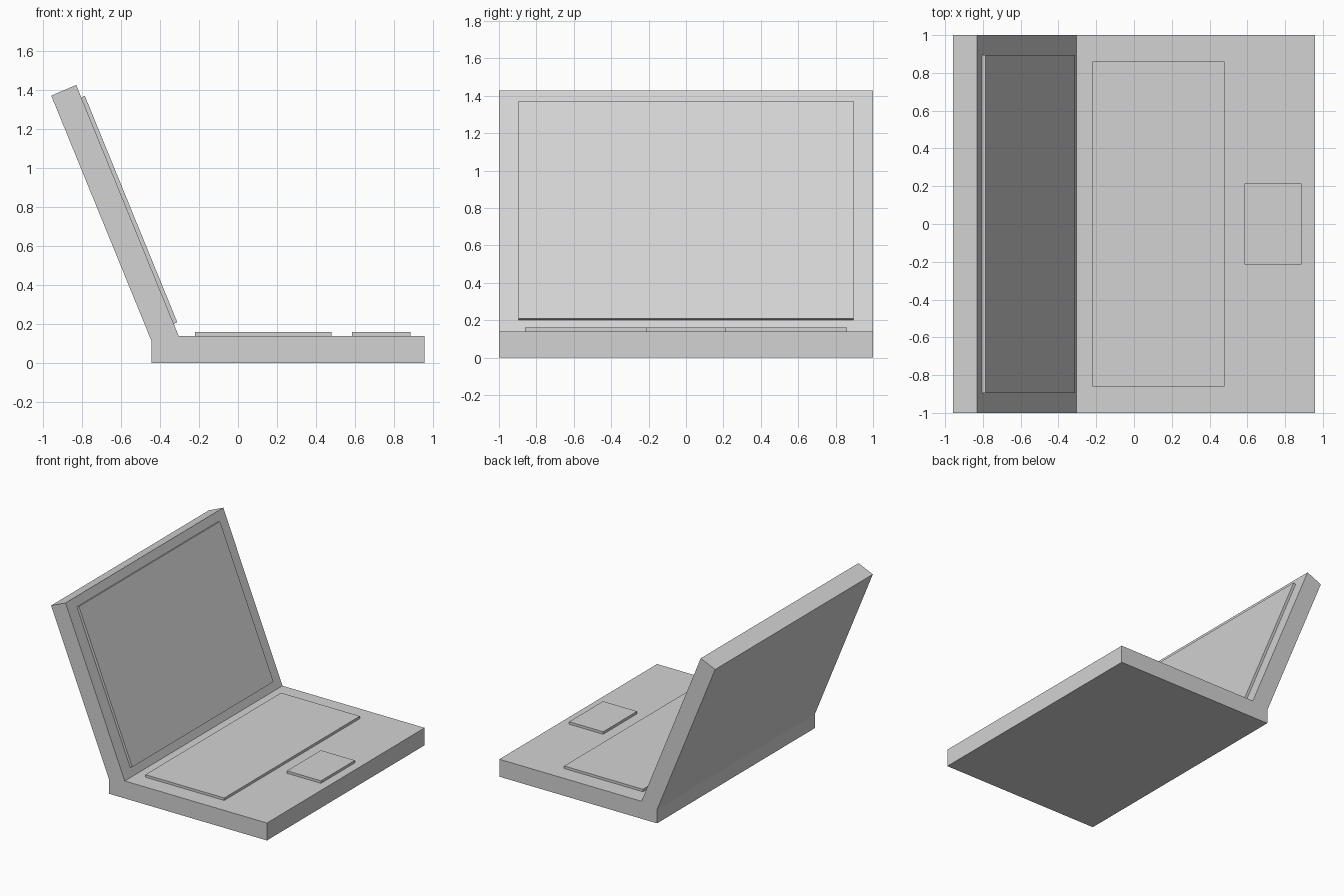
import bpy
import bmesh
from mathutils import Vector

cube = bpy.data.objects.get("Cube")
if cube:
    bpy.data.objects.remove(cube, do_unlink=True)

grey = bpy.data.materials.new("light_grey")
grey.use_nodes = True
colour = (0.65, 0.65, 0.65, 1)
grey.diffuse_color = colour
grey.node_tree.nodes["Principled BSDF"].inputs["Base Color"].default_value = colour


def extrude_profile(name, profile, half_width):
    """Sweep an x-z outline across the width of the model."""
    bm = bmesh.new()
    face = bm.faces.new([bm.verts.new((x, -half_width, z)) for x, z in profile])
    swept = bmesh.ops.extrude_face_region(bm, geom=[face])["geom"]
    moved = [v for v in swept if isinstance(v, bmesh.types.BMVert)]
    bmesh.ops.translate(bm, verts=moved, vec=(0, 2 * half_width, 0))
    bmesh.ops.recalc_face_normals(bm, faces=bm.faces)
    mesh = bpy.data.meshes.new(name)
    bm.to_mesh(mesh)
    bm.free()
    mesh.materials.append(grey)
    obj = bpy.data.objects.new(name, mesh)
    bpy.context.collection.objects.link(obj)
    return obj


def raised_panel(name, start, end, normal, half_width, thickness=0.02):
    """Thin slab whose back runs from start to end on a supporting surface."""
    lift = normal * thickness
    extrude_profile(name, [start, end, end + lift, start + lift], half_width)


# Base and open lid share one continuous side outline
base_top = 0.14
hinge = Vector((-0.305, base_top))
lid_tip = Vector((-0.831, 1.428))
extrude_profile("base_and_lid", [
    (-0.443, 0), (0.957, 0), (0.957, base_top), hinge,
    lid_tip, (-0.959, 1.373), (-0.443, 0.11)], 1.0)

# Screen on the inner side of the lid
along = (lid_tip - hinge).normalized()
outward = Vector((along.y, -along.x))
raised_panel("screen", hinge + along * 0.067, hinge + along * 1.322, outward, 0.895)

# Keyboard and touchpad on the base
up = Vector((0, 1))
for name, back, front, half_width in (("keyboard", -0.22, 0.48, 0.86),
                                      ("touchpad", 0.585, 0.887, 0.215)):
    raised_panel(name, Vector((back, base_top)), Vector((front, base_top)), up, half_width)
